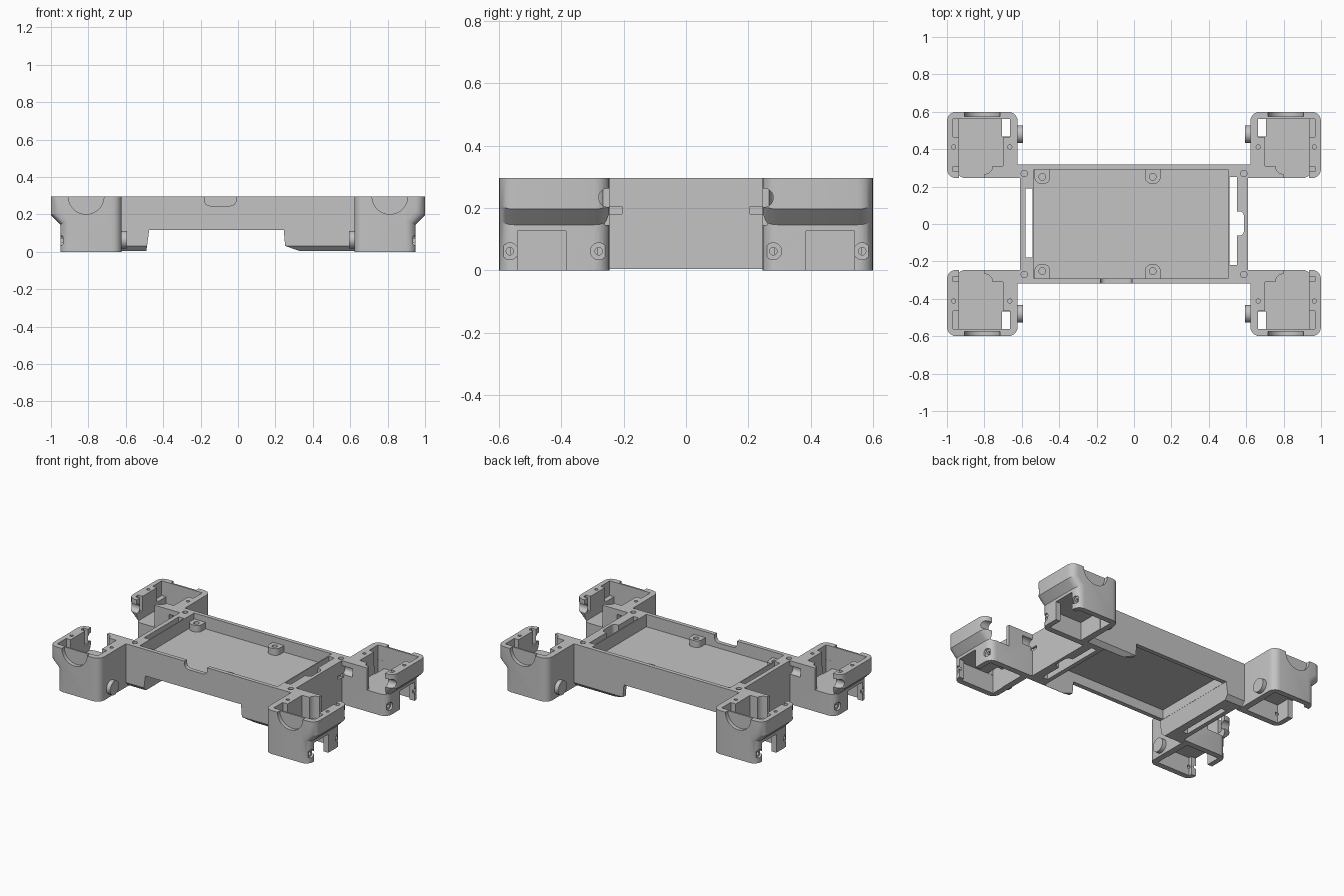
import bpy, bmesh, math
from mathutils import Matrix, Vector

if "Cube" in bpy.data.objects:
    bpy.data.objects.remove(bpy.data.objects["Cube"])

grey = bpy.data.materials.new("plastic_grey")
grey.diffuse_color = (0.55, 0.55, 0.55, 1)
grey.use_nodes = True
grey.node_tree.nodes["Principled BSDF"].inputs["Base Color"].default_value = grey.diffuse_color


def make(name, bm):
    bmesh.ops.recalc_face_normals(bm, faces=bm.faces)
    me = bpy.data.meshes.new(name)
    bm.to_mesh(me)
    bm.free()
    me.materials.append(grey)
    ob = bpy.data.objects.new(name, me)
    bpy.context.collection.objects.link(ob)
    return ob


def prism(name, profile, y0, y1):
    """Extrude an x-z profile along y."""
    bm = bmesh.new()
    f = bm.faces.new([bm.verts.new((x, y0, z)) for x, z in profile])
    r = bmesh.ops.extrude_face_region(bm, geom=[f])
    vs = [g for g in r["geom"] if isinstance(g, bmesh.types.BMVert)]
    bmesh.ops.translate(bm, verts=vs, vec=(0, y1 - y0, 0))
    return make(name, bm)


def box(name, x0, x1, y0, y1, z0, z1):
    return prism(name, [(x0, z0), (x1, z0), (x1, z1), (x0, z1)], y0, y1)


def cyl(name, center, r, length, axis, seg=24):
    bm = bmesh.new()
    rot = Vector(axis).to_track_quat('Z', 'Y').to_matrix().to_4x4()
    bmesh.ops.create_cone(bm, cap_ends=True, segments=seg, radius1=r, radius2=r,
                          depth=length, matrix=Matrix.Translation(center) @ rot)
    return make(name, bm)


def boolean(ob, tool, op='DIFFERENCE'):
    m = ob.modifiers.new("cut", 'BOOLEAN')
    m.operation, m.solver, m.object = op, 'EXACT', tool
    bpy.context.view_layer.objects.active = ob
    bpy.ops.object.modifier_apply(modifier=m.name)
    bpy.data.objects.remove(tool)


def cut_box(ob, *b):
    boolean(ob, box("cutter", *b))


def cut_cyl(ob, *a):
    boolean(ob, cyl("cutter", *a))


def bevel(ob, test, width, seg):
    bm = bmesh.new()
    bm.from_mesh(ob.data)
    es = [e for e in bm.edges if test(*[v.co for v in e.verts])]
    bmesh.ops.bevel(bm, geom=es, offset=width, segments=seg, profile=0.5, affect='EDGES')
    bm.to_mesh(ob.data)
    bm.free()


X, Y, Z = (1, 0, 0), (0, 1, 0), (0, 0, 1)

# Central tray: long block with a raised middle underside
tray = prism("tray_body", [(-.635, .008), (-.49, .008), (-.475, .12), (.245, .12), (.252, .035),
                           (.33, .008), (.635, .008), (.635, .3), (-.635, .3)], -.318, .318)
# chamfer along the bottom long edges
bevel(tray, lambda a, b: a.z < .01 and b.z < .01 and abs(a.y - b.y) < 1e-4, .028, 1)
# narrowed ends between the corner pods
for s in (-1, 1):
    x0, x1 = sorted((s * .61, s * .7))
    cut_box(tray, x0, x1, -.245, .245, -.1, .4)
# board pocket above the floor, recess below it
cut_box(tray, -.535, .502, -.291, .291, .215, .4)
cut_box(tray, -.474, .48, -.288, .288, -.1, .185)
# end slots and cable notch
cut_box(tray, -.58, -.542, -.18, .19, -.1, .4)
cut_box(tray, .51, .55, -.22, .25, -.1, .4)
notch = box("cutter", .53, .588, -.062, .068, -.1, .4)
bevel(notch, lambda a, b: abs(a.z - b.z) > .1 and a.x > .56, .025, 4)
boolean(tray, notch)
# connector notch in the front wall
port = box("cutter", -.18, -.01, -.4, -.28, .25, .36)
bevel(port, lambda a, b: a.z < .26 and b.z < .26 and abs(a.y - b.y) > .05, .03, 4)
boolean(tray, port)
# lid screw holes and cable holes beside the pods
for sx in (-1, 1):
    for sy in (-1, 1):
        cut_cyl(tray, (sx * .587, sy * .27, .26), .017, .2, Z)
        cut_cyl(tray, (sx * .635, sy * .25, .237), .03, .05, X)
        if sx > 0:
            y0, y1 = sorted((sy * .205, sy * .26))
            cut_box(tray, .595, .65, y0, y1, .185, .208)

# Board standoffs with screw holes
for i, x in enumerate((-.49, .1)):
    for sy in (-1, 1):
        y0, y1 = sorted((sy * .215, sy * .293))
        post = box(f"standoff_{i}_{'front' if sy < 0 else 'back'}", x - .042, x + .042, y0, y1, .21, .26)
        bevel(post, lambda a, b: abs(a.z - b.z) > .03 and abs(a.y) < .22, .035, 5)
        cut_cyl(post, (x, sy * .252, .26), .018, .07, Z)

# Corner pod, modelled once at the back right
pod = prism("corner_pod", [(.622, .004), (.95, .004), (.95, .15), (1, .2), (1, .3), (.622, .3)], .245, .6)


def pod_corner(a, b):
    same_y = abs(a.y - b.y) < 1e-4
    rising = abs(a.z - b.z) > .01
    return same_y and rising and (a.x > .9 or a.y > .5)


bevel(pod, pod_corner, .05, 5)
# servo bay with a rounded inner corner, open towards the body
bay = box("cutter", .70, .935, .31, .562, .15, .4)
boolean(pod, bay)
gate = box("cutter", .80, .935, .2, .32, .15, .4)
boolean(pod, gate)
cut_cyl(pod, (.80, .312, .275), .045, .25, Z)
# wider shelves for the servo ears
cut_box(pod, .664, .968, .465, .562, .2, .4)
cut_box(pod, .92, .968, .28, .308, .2, .4)
cut_box(pod, .662, .706, .468, .561, -.1, .4)
# underside bay with a low side opening
cut_box(pod, .666, .915, .285, .562, -.1, .13)
cut_box(pod, .88, 1.1, .385, .54, -.1, .13)
# shallow half-round recess in the end wall
cut_cyl(pod, (.812, .6, .3), .095, .052, Y, 48)
# screw holes on top and side, cable hole along the inner edge
for x in (.664, .964):
    cut_cyl(pod, (x, .412, .28), .011, .12, Z)
for y in (.28, .565):
    cut_cyl(pod, (.95, y, .065), .027, .03, X)
    cut_cyl(pod, (.93, y, .065), .012, .06, X)
cut_cyl(pod, (.65, .25, .237), .03, .08, X)
cut_cyl(pod, (.97, .25, .237), .03, .12, X)

# Round knob on the inner wall of each pod
knob = cyl("pod_knob", (.612, .48, .068), .047, .036, X)

# Mirror pod and knob to all four corners
for src in (pod, knob):
    for sx, sy in ((-1, 1), (1, -1), (-1, -1)):
        me = src.data.copy()
        me.transform(Matrix.Diagonal((sx, sy, 1, 1)))
        if sx * sy < 0:
            me.flip_normals()
        name = f"{src.name}_{'front' if sy < 0 else 'back'}_{'left' if sx < 0 else 'right'}"
        bpy.context.collection.objects.link(bpy.data.objects.new(name, me))
    src.name += "_back_right"

# Stand on the ground and shade
for ob in bpy.data.objects:
    ob.data.transform(Matrix.Translation((0, 0, -.004)))
    ob.select_set(True)
    bpy.context.view_layer.objects.active = ob
bpy.ops.object.shade_smooth_by_angle(angle=math.radians(30))
